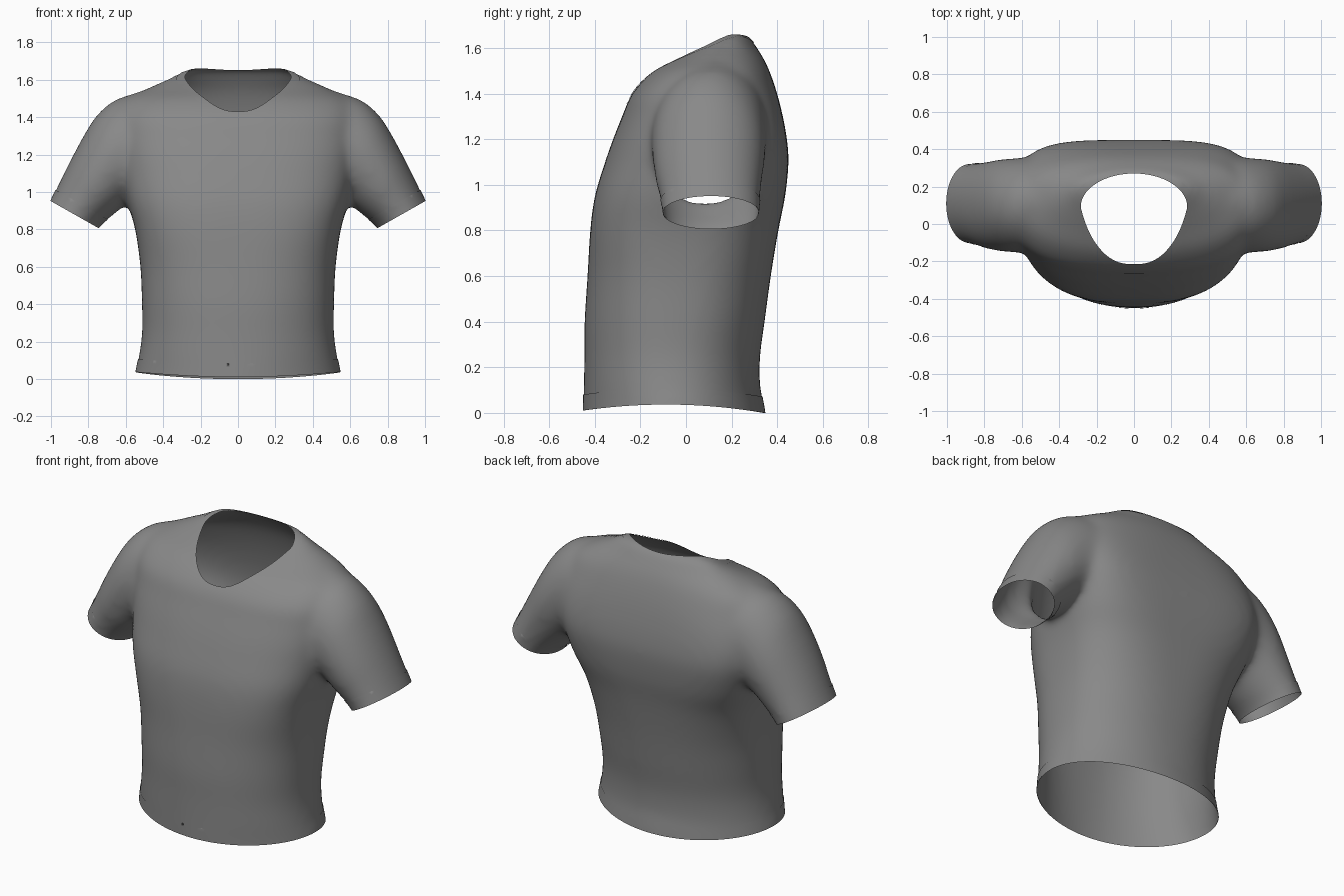
import bpy, bmesh
from math import sin, cos, pi, copysign
from mathutils import Vector

cube = bpy.data.objects.get("Cube")
if cube:
    bpy.data.objects.remove(cube, do_unlink=True)

GREY = (0.25, 0.25, 0.25, 1.0)
fabric = bpy.data.materials.new("grey fabric")
fabric.use_nodes = True
fabric.diffuse_color = GREY
bsdf = fabric.node_tree.nodes["Principled BSDF"]
bsdf.inputs["Base Color"].default_value = GREY
bsdf.inputs["Roughness"].default_value = 0.9

SIDES = 72


def smooth_rows(rows, steps=4):
    """Catmull-Rom interpolation between rows of numbers."""
    out = []
    for i in range(len(rows) - 1):
        quad = (rows[max(i - 1, 0)], rows[i], rows[i + 1], rows[min(i + 2, len(rows) - 1)])
        for k in range(steps):
            t = k / steps
            out.append([b + t / 2 * (c - a + t * (2 * a - 5 * b + 4 * c - d
                                                  + t * (3 * (b - c) + d - a)))
                        for a, b, c, d in zip(*quad)])
    return out + [list(rows[-1])]


def ring(bm, centre, u, v, front=2.0, back=2.0):
    """Superellipse ring on half axes u and v, with its own squareness front and back."""
    verts = []
    for i in range(SIDES):
        c, s = cos(2 * pi * i / SIDES), sin(2 * pi * i / SIDES)
        power = back if s > 0 else front
        c = copysign(abs(c) ** (2 / power), c)
        s = copysign(abs(s) ** (2 / power), s)
        verts.append(bm.verts.new(centre + u * c + v * s))
    return verts


def loft(bm, rings):
    """Closed skin over a row of rings."""
    for a, b in zip(rings, rings[1:]):
        for i in range(SIDES):
            j = (i + 1) % SIDES
            bm.faces.new((a[i], a[j], b[j], b[i]))
    bm.faces.new(rings[0])
    bm.faces.new(rings[-1])


# Torso: height, half width, front y, back y, front and back squareness
TORSO = [
    (-0.10, 0.57, -0.45, 0.36, 2.0, 2.0), (0.03, 0.55, -0.45, 0.342, 2.0, 2.0),
    (0.12, 0.53, -0.448, 0.325, 2.1, 2.1), (0.25, 0.513, -0.446, 0.325, 2.2, 2.2),
    (0.40, 0.514, -0.445, 0.345, 2.3, 2.3), (0.60, 0.522, -0.432, 0.372, 2.5, 2.5),
    (0.80, 0.55, -0.42, 0.405, 2.8, 2.9), (0.95, 0.592, -0.40, 0.435, 2.8, 3.5),
    (1.10, 0.625, -0.355, 0.45, 2.7, 4.0), (1.20, 0.64, -0.32, 0.443, 2.7, 4.0),
    (1.30, 0.645, -0.28, 0.425, 2.7, 3.6), (1.40, 0.64, -0.237, 0.40, 2.7, 3.0),
    (1.49, 0.60, -0.155, 0.37, 2.5, 2.6), (1.55, 0.49, -0.055, 0.343, 2.3, 2.4),
    (1.60, 0.38, 0.03, 0.312, 2.2, 2.2), (1.64, 0.305, 0.10, 0.285, 2.2, 2.2),
    (1.66, 0.25, 0.15, 0.265, 2.0, 2.0),
]

# Sleeve: upper x and z, lower x and z, centre y, half depth
SLEEVE = [
    (0.42, 1.57, 0.15, 1.10, 0.14, 0.18), (0.58, 1.52, 0.30, 1.05, 0.12, 0.23),
    (0.67, 1.485, 0.40, 1.00, 0.105, 0.25), (0.755, 1.41, 0.50, 0.97, 0.10, 0.252),
    (0.82, 1.31, 0.58, 0.945, 0.10, 0.247), (0.89, 1.18, 0.645, 0.895, 0.10, 0.236),
    (0.95, 1.06, 0.692, 0.857, 0.105, 0.222), (1.002, 0.953, 0.748, 0.807, 0.11, 0.213),
    (1.06, 0.84, 0.81, 0.70, 0.11, 0.21),
]

solid = bmesh.new()
loft(solid, [ring(solid, Vector((0, (f + b) / 2, z)), Vector((w, 0, 0)),
                  Vector((0, (b - f) / 2, 0)), pf, pb)
             for z, w, f, b, pf, pb in smooth_rows(TORSO)])
for side in (1, -1):
    rings = []
    for tx, tz, lx, lz, y, depth in smooth_rows(SLEEVE):
        top, low = Vector((side * tx, y, tz)), Vector((side * lx, y, lz))
        rings.append(ring(solid, (top + low) / 2, (top - low) / 2, Vector((0, depth, 0))))
    loft(solid, rings)
bmesh.ops.recalc_face_normals(solid, faces=solid.faces)

# Fuse torso and sleeves into one smooth skin
mesh = bpy.data.meshes.new("shirt_body")
solid.to_mesh(mesh)
solid.free()
body = bpy.data.objects.new("shirt_body", mesh)
bpy.context.collection.objects.link(body)
fuse = body.modifiers.new("fuse", "REMESH")
fuse.mode = "VOXEL"
fuse.voxel_size = 0.018
soften = body.modifiers.new("soften", "SMOOTH")
soften.factor = 0.5
soften.iterations = 24
bm = bmesh.new()
bm.from_object(body, bpy.context.evaluated_depsgraph_get())
body.modifiers.clear()


# Openings: each function is positive where the fabric is cut away
def neck(p):
    if p.z < 1.25:
        return -1
    dy = p.y - 0.09
    if dy > 0:
        power, reach, half = 2.0, 0.18, 0.285
    else:
        power, reach, half = 2.6, 0.305, 0.285 * (1 + 0.9 * max(dy, -0.5))
    r = (abs(p.x / half) ** power + abs(dy / reach) ** power) ** (1 / power)
    return (1 - r) * 0.28


def waist(p):
    return 0.035 - 0.035 * p.y - 0.2 * p.y ** 2 - p.z


def cuff(p):
    if abs(p.x) < 0.62:
        return -1
    return (abs(p.x) - 0.875) * 0.49 - (p.z - 0.88) * 0.87


def cut(bm, func, level=0.0):
    """Score a clean edge line where func equals level."""
    line = []
    for e in list(bm.edges):
        a, b = e.verts
        fa, fb = func(a.co) - level, func(b.co) - level
        if fa * fb < 0:
            t = fa / (fa - fb)
            if t < 0.03 or t > 0.97:
                v = a if t < 0.5 else b
                v.co = a.co.lerp(b.co, t)
            else:
                v = bmesh.utils.edge_split(e, a, t)[1]
            line.append(v)
    bmesh.ops.connect_verts(bm, verts=list(set(line)))


def remove(bm, test):
    doomed = [f for f in bm.faces if test(f.calc_center_median())]
    bmesh.ops.delete(bm, geom=doomed, context="FACES")


def finish(bm, obj):
    for f in bm.faces:
        f.smooth = True
        f.material_index = 0
    bm.to_mesh(obj.data)
    obj.data.materials.clear()
    obj.data.materials.append(fabric)


for opening in (neck, waist, cuff):
    cut(bm, opening)
    remove(bm, lambda p: opening(p) > 0)

# Turned hems and collar band: a second thin layer along each opening
BANDS = [
    ("collar_band", neck, 0.045, lambda p: True),
    ("waist_hem", waist, 0.07, lambda p: True),
    ("left_cuff", cuff, 0.065, lambda p: p.x > 0),
    ("right_cuff", cuff, 0.065, lambda p: p.x < 0),
]
for name, opening, width, on_side in BANDS:
    band = bm.copy()
    cut(band, opening, -width)
    remove(band, lambda p: opening(p) < -width or not on_side(p))
    band.normal_update()
    for v, n in [(v, v.normal.copy()) for v in band.verts]:
        v.co += n * 0.003
    obj = bpy.data.objects.new(name, bpy.data.meshes.new(name))
    bpy.context.collection.objects.link(obj)
    finish(band, obj)
    band.free()

finish(bm, body)
bm.free()
